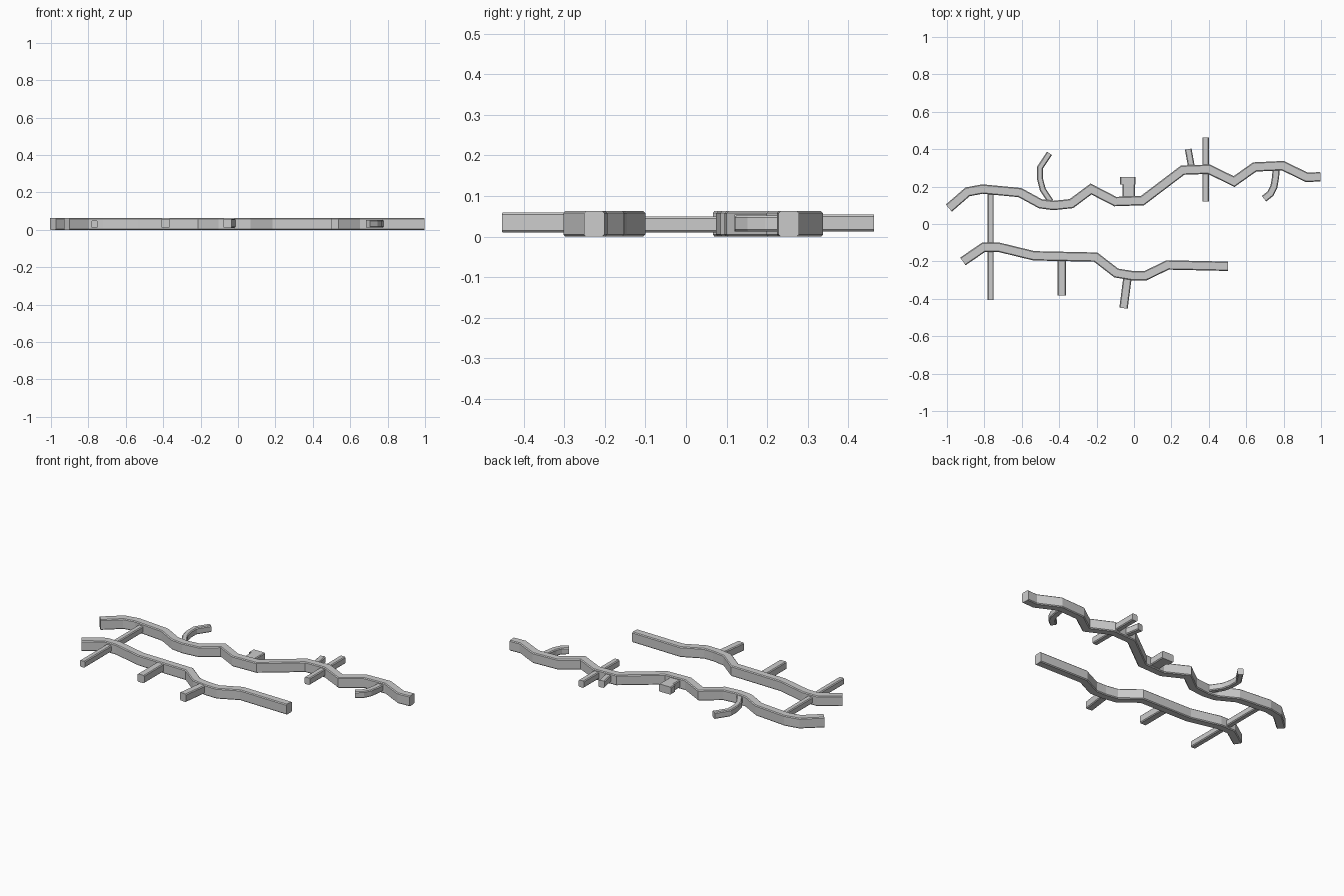
import bpy, bmesh
from mathutils import Vector


def sweep(name, path, width, z0, z1, chamfer=0.005):
    """Sweep a chamfered rectangular section along a flat path with mitred bends."""
    pts = [Vector(p) for p in path]
    h, c = width / 2, chamfer
    profile = [(-h + c, z0), (h - c, z0), (h, z0 + c), (h, z1 - c),
               (h - c, z1), (-h + c, z1), (-h, z1 - c), (-h, z0 + c)]
    bm = bmesh.new()
    rings = []
    for i, p in enumerate(pts):
        a = (p - pts[i - 1]).normalized() if i else (pts[1] - p).normalized()
        b = (pts[i + 1] - p).normalized() if i < len(pts) - 1 else a
        t = (a + b).normalized()
        side = Vector((-t.y, t.x)) / max(t.dot(a), 0.5)
        rings.append([bm.verts.new((p.x + side.x * u, p.y + side.y * u, z))
                      for u, z in profile])
    n = len(profile)
    for r, s in zip(rings, rings[1:]):
        for k in range(n):
            bm.faces.new((r[k], r[(k + 1) % n], s[(k + 1) % n], s[k]))
    bm.faces.new(rings[0])
    bm.faces.new(rings[-1])
    bmesh.ops.recalc_face_normals(bm, faces=bm.faces)
    mesh = bpy.data.meshes.new(name)
    bm.to_mesh(mesh)
    bm.free()
    obj = bpy.data.objects.new(name, mesh)
    bpy.context.collection.objects.link(obj)
    return obj


# Two long winding branches
sweep("back_branch", [
    (-0.99, 0.085), (-0.89, 0.172), (-0.81, 0.187), (-0.61, 0.168),
    (-0.50, 0.108), (-0.43, 0.099), (-0.335, 0.109), (-0.23, 0.187),
    (-0.10, 0.12), (0.045, 0.125), (0.26, 0.288), (0.40, 0.293),
    (0.535, 0.227), (0.645, 0.305), (0.795, 0.312), (0.925, 0.249),
    (0.997, 0.253)], 0.05, 0.0, 0.063)
sweep("front_branch", [
    (-0.915, -0.2), (-0.805, -0.125), (-0.72, -0.125), (-0.535, -0.17),
    (-0.205, -0.177), (-0.095, -0.262), (-0.01, -0.276), (0.06, -0.277),
    (0.18, -0.219), (0.503, -0.226)], 0.05, 0.0, 0.063)

# Straight twigs
sweep("long_cross_twig", [(-0.767, -0.405), (-0.767, 0.17)], 0.034, 0.01, 0.049)
sweep("front_middle_twig", [(-0.387, -0.383), (-0.387, -0.17)], 0.046, 0.01, 0.058)
sweep("front_right_twig", [(-0.056, -0.45), (-0.034, -0.28)], 0.045, 0.01, 0.059)
sweep("back_cross_twig", [(0.383, 0.12), (0.383, 0.463)], 0.036, 0.012, 0.054)
sweep("back_small_twig", [(0.31, 0.29), (0.29, 0.40)], 0.036, 0.012, 0.054)

# Short stump with a wider end
sweep("stump_neck", [(-0.028, 0.12), (-0.028, 0.23)], 0.068, 0.008, 0.054)
sweep("stump_end", [(-0.034, 0.212), (-0.034, 0.252)], 0.082, 0.008, 0.054)

# Curved twigs
sweep("left_curved_twig", [
    (-0.445, 0.12), (-0.488, 0.185), (-0.502, 0.24), (-0.502, 0.302),
    (-0.452, 0.378)], 0.032, 0.015, 0.055)
sweep("right_curved_twig", [
    (0.76, 0.30), (0.757, 0.25), (0.748, 0.20), (0.73, 0.163),
    (0.695, 0.135)], 0.038, 0.012, 0.052)
